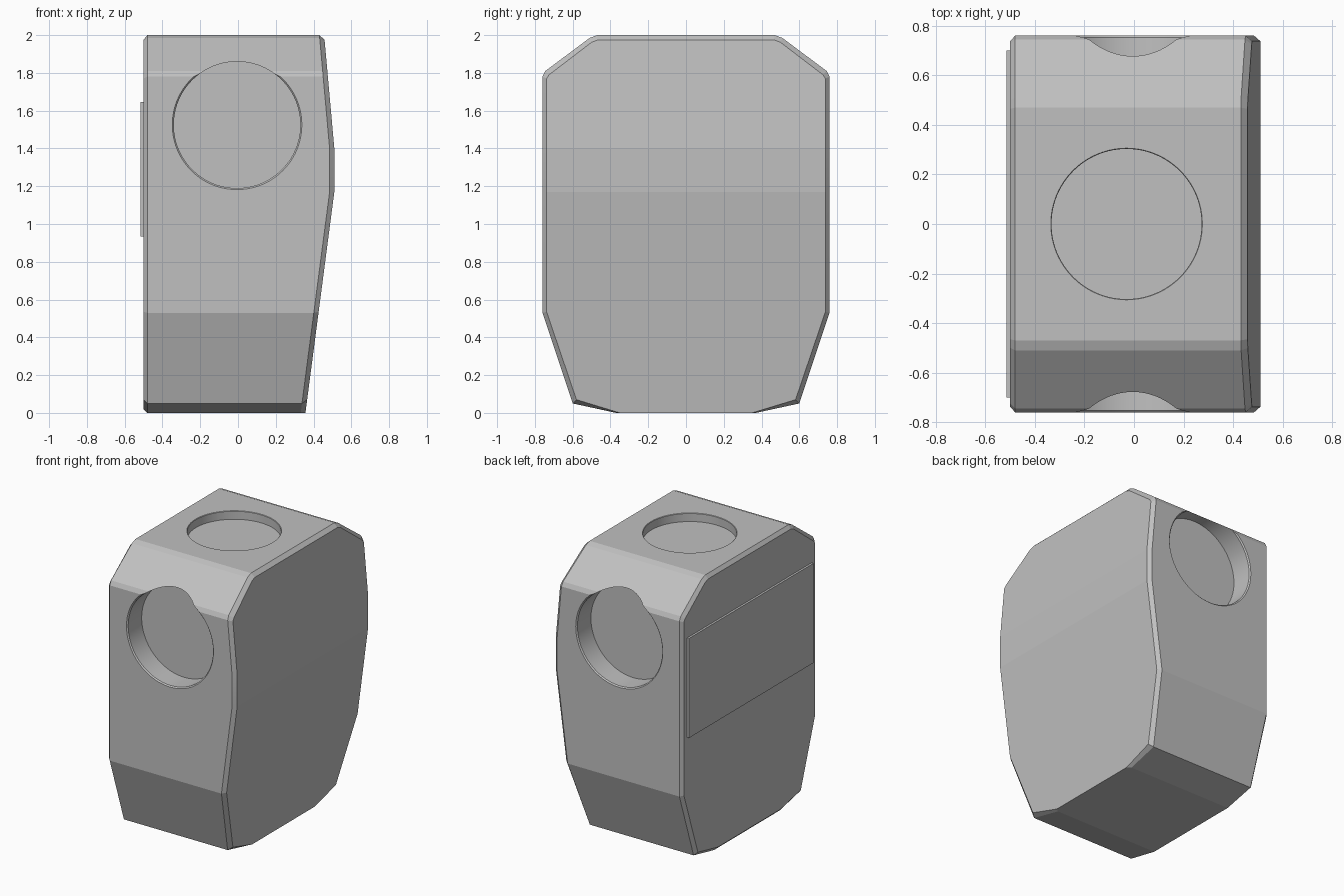
import bpy, bmesh, math
from mathutils import Matrix, Vector

cube = bpy.data.objects.get("Cube")
if cube:
    bpy.data.objects.remove(cube, do_unlink=True)

grey = bpy.data.materials.new("plain_grey")
grey.use_nodes = True
colour = (0.53, 0.53, 0.53, 1)
grey.diffuse_color = colour
grey.node_tree.nodes["Principled BSDF"].inputs["Base Color"].default_value = colour


def make(name, bm):
    bmesh.ops.recalc_face_normals(bm, faces=bm.faces)
    mesh = bpy.data.meshes.new(name)
    bm.to_mesh(mesh)
    bm.free()
    mesh.materials.append(grey)
    obj = bpy.data.objects.new(name, mesh)
    bpy.context.collection.objects.link(obj)
    return obj


# Half outline of the body (y, z), bottom to top, and its inset for the edge chamfers
outline = [(.37, 0), (.6, .05), (.76, .53), (.76, 1.17), (.76, 1.4),
           (.76, 1.78), (.745, 1.81), (.51, 1.985), (.47, 2)]
inset = [(.35, 0), (.58, .07), (.738, .535), (.738, 1.17), (.738, 1.4),
         (.738, 1.77), (.725, 1.79), (.5, 1.962), (.465, 1.975)]


def bulge(z):
    """Outer x of the bulged side at height z."""
    if z < 1.17:
        return .357 + (.51 - .357) * z / 1.17
    return .51 - max(0, z - 1.4) * .09


def ring(bm, half, x_at):
    pts = [(y, z) for y, z in half] + [(-y, z) for y, z in reversed(half)]
    return [bm.verts.new((x_at(z), y, z)) for y, z in pts]


# Body: four rings joined by bands, capped with rows of flat quads
bm = bmesh.new()
flat_inset = [(y, max(z, .02)) for y, z in inset]
rings = [ring(bm, flat_inset, lambda z: -.5),
         ring(bm, outline, lambda z: -.48),
         ring(bm, outline, lambda z: bulge(z) - .025),
         ring(bm, inset, bulge)]
n = len(rings[0])
for a, b in zip(rings, rings[1:]):
    for i in range(n):
        j = (i + 1) % n
        bm.faces.new((a[i], a[j], b[j], b[i]))
bm.faces.new(rings[0])
cap = rings[3]
for i in range(len(inset) - 1):
    bm.faces.new((cap[i], cap[i + 1], cap[n - 2 - i], cap[n - 1 - i]))
body = make("body", bm)


def recess(name, centre, axis, radius, depth, lip):
    """Cut a round recess with a small bevelled lip."""
    bm = bmesh.new()
    sides = 96
    loops = []
    for r, h in [(radius, -depth), (radius, -lip), (radius + lip, 0), (radius + lip, .1)]:
        loops.append([bm.verts.new((r * math.cos(math.tau * k / sides),
                                    r * math.sin(math.tau * k / sides), h))
                      for k in range(sides)])
    for a, b in zip(loops, loops[1:]):
        for k in range(sides):
            m = (k + 1) % sides
            bm.faces.new((a[k], a[m], b[m], b[k]))
    bm.faces.new(loops[0])
    bm.faces.new(loops[-1])
    turn = Vector((0, 0, 1)).rotation_difference(Vector(axis)).to_matrix().to_4x4()
    bm.transform(Matrix.Translation(centre) @ turn)
    cutter = make(name, bm)
    cutter.hide_render = True
    mod = body.modifiers.new(name, "BOOLEAN")
    mod.operation = "DIFFERENCE"
    mod.solver = "EXACT"
    mod.object = cutter
    bpy.context.view_layer.objects.active = body
    bpy.ops.object.modifier_apply(modifier=name)
    bpy.data.objects.remove(cutter, do_unlink=True)


# Round recesses in the front, back and top
for name, side in (("front_recess", -1), ("back_recess", 1)):
    recess(name, (-.005, side * .76, 1.525), (0, side, 0), .335, .16, .008)
recess("top_recess", (-.03, 0, 2), (0, 0, 1), .303, .06, .003)

# Thin raised panel on the flat side
bm = bmesh.new()
bmesh.ops.create_cube(bm, size=1)
bm.transform(Matrix.Translation((-.505, 0, 1.29)) @ Matrix.Diagonal((.02, 1.4, .71, 1)))
make("side_panel", bm)

# Smooth recess walls, crisp edges elsewhere
bpy.ops.object.select_all(action="DESELECT")
body.select_set(True)
bpy.context.view_layer.objects.active = body
bpy.ops.object.shade_smooth_by_angle(angle=math.radians(5))
